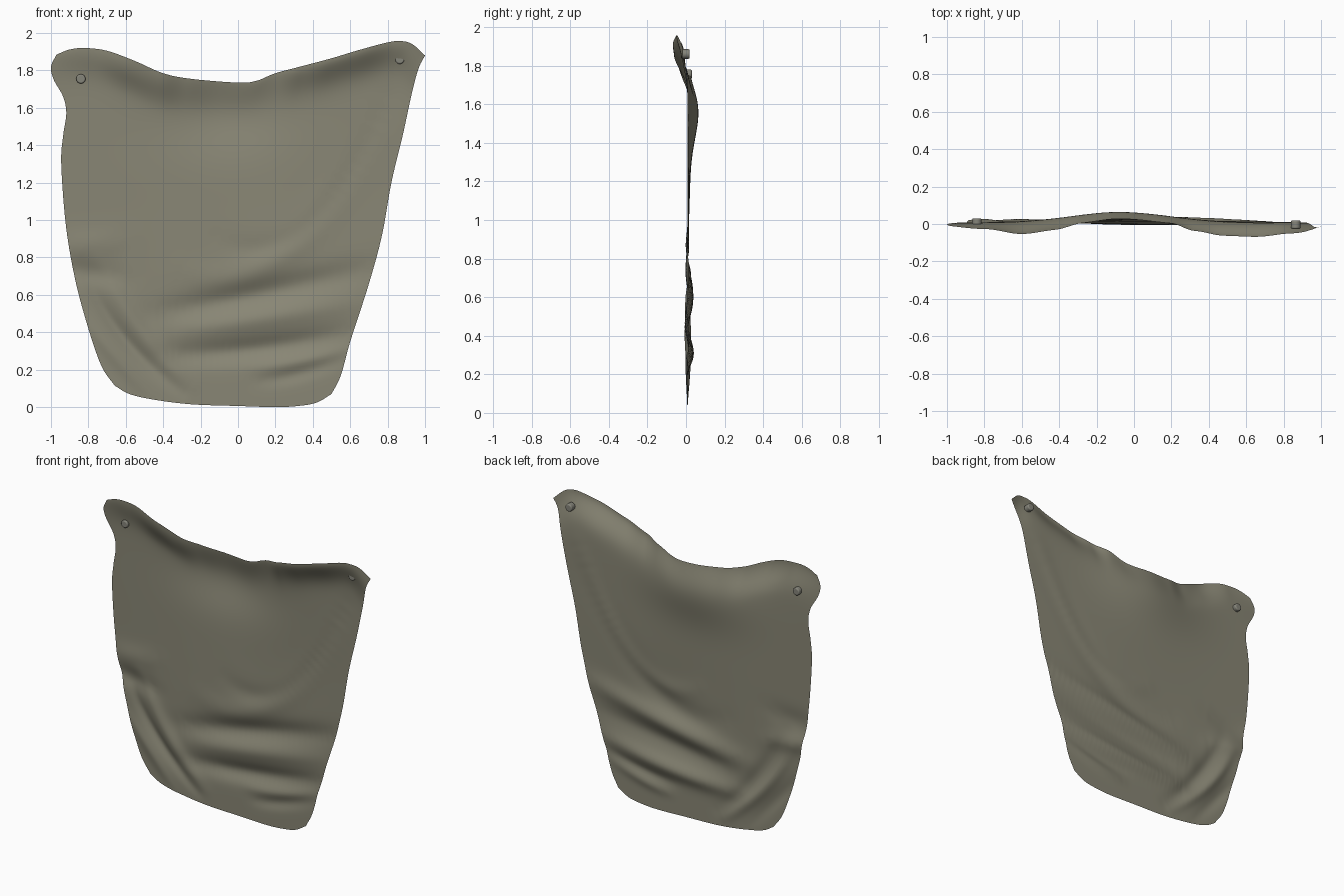
import bpy, bmesh, math
from mathutils import Vector

if "Cube" in bpy.data.objects:
    bpy.data.objects.remove(bpy.data.objects["Cube"])

N = 120


def material(name, rgb):
    m = bpy.data.materials.new(name)
    m.diffuse_color = (*rgb, 1)
    m.use_nodes = True
    m.node_tree.nodes["Principled BSDF"].inputs["Base Color"].default_value = m.diffuse_color
    return m


def spline(pts, per=12):
    """Smooth curve through the points, resampled evenly to N+1 points."""
    p = [Vector(q) for q in pts]
    p = [2 * p[0] - p[1]] + p + [2 * p[-1] - p[-2]]
    fine = []
    for a, b, c, d in zip(p, p[1:], p[2:], p[3:]):
        for k in range(per):
            t = k / per
            fine.append(0.5 * (2 * b + (c - a) * t + (2 * a - 5 * b + 4 * c - d) * t * t
                               + (3 * b - a - 3 * c + d) * t ** 3))
    fine.append(p[-2])
    run = [0]
    for a, b in zip(fine, fine[1:]):
        run.append(run[-1] + (b - a).length)
    out, k = [], 0
    for i in range(N + 1):
        s = run[-1] * i / N
        while k < len(run) - 2 and run[k + 1] < s:
            k += 1
        out.append(fine[k].lerp(fine[k + 1], (s - run[k]) / (run[k + 1] - run[k])))
    return out


# Outline of the cloth as four edges (x, z)
top = spline([(-.97, 1.885), (-.9, 1.912), (-.82, 1.92), (-.7, 1.905), (-.55, 1.85), (-.4, 1.785),
              (-.25, 1.755), (0, 1.735), (.1, 1.745), (.2, 1.785), (.35, 1.825), (.5, 1.865),
              (.65, 1.91), (.8, 1.95), (.87, 1.957), (.93, 1.942), (1, 1.88)])
bottom = spline([(-.66, .115), (-.58, .07), (-.45, .04), (-.25, .015), (0, .006), (.2, 0),
                 (.32, .006), (.42, .024), (.5, .07)])
left = spline([(-.66, .115), (-.73, .22), (-.8, .42), (-.87, .68), (-.92, .97), (-.945, 1.3),
               (-.935, 1.45), (-.918, 1.57), (-.935, 1.66), (-.985, 1.75), (-1, 1.82), (-.97, 1.885)])
right = spline([(.5, .07), (.55, .17), (.6, .35), (.7, .66), (.77, .92), (.82, 1.2),
                (.88, 1.45), (.93, 1.68), (.965, 1.81), (1, 1.88)])

# Forward and back lean of the top hem: x -> y offset
HEM = [(-1.1, -.01), (-.8, -.035), (-.6, -.063), (-.42, -.048), (-.28, -.025), (-.1, -.015),
       (.1, -.02), (.2, -.018), (.32, -.05), (.48, -.072), (.65, -.077), (.85, -.058), (1.1, 0)]

# Folds: start, middle, end, depth (+ is backwards), width
FOLDS = [
    ((-.45, .5), (.1, .6), (.72, .74), .032, .07),
    ((-.4, .28), (.1, .31), (.62, .40), .034, .06),
    ((-.35, .41), (.1, .47), (.66, .56), -.016, .06),
    ((-.3, .74), (.2, .80), (.72, 1.45), -.014, .08),
    ((-.1, .9), (.35, .95), (.8, 1.65), .012, .06),
    ((.1, .14), (.3, .17), (.56, .25), .012, .035),
    ((.05, .21), (.3, .24), (.58, .31), -.008, .03),
    ((-.8, .68), (-.6, .36), (-.3, .08), .02, .035),
    ((-.74, .78), (-.53, .42), (-.25, .12), -.016, .045),
    ((-.84, .5), (-.68, .3), (-.48, .07), -.012, .04),
    ((-.95, .74), (-.8, .72), (-.6, .68), .018, .06),
    ((-.95, .88), (-.8, .87), (-.6, .9), -.01, .07),
]


def fold_samples(a, m, b):
    a, m, b = Vector(a), Vector(m), Vector(b)
    c = 2 * m - (a + b) / 2
    return [(a * (1 - t) ** 2 + c * 2 * t * (1 - t) + b * t * t, t)
            for t in (k / 30 for k in range(31))]


folds = [(fold_samples(a, m, b), d, w) for a, m, b, d, w in FOLDS]


def hem(x):
    for (xa, ya), (xb, yb) in zip(HEM, HEM[1:]):
        if x <= xb:
            t = (x - xa) / (xb - xa)
            t = t * t * (3 - 2 * t)
            return ya + (yb - ya) * t
    return 0


def depth(p, below):
    y = .008 + .056 * math.exp(-((p.x + .08) / .36) ** 2 - ((p.y - 1.58) / .22) ** 2)
    y += .012 * math.exp(-((p.x - .1) / .5) ** 2 - ((p.y - 1.2) / .3) ** 2)
    y += hem(p.x) * math.exp(-(below / .12) ** 2)
    for samples, d, w in folds:
        q, t = min(samples, key=lambda s: (s[0] - p).length_squared)
        r = (q - p).length_squared / (w * w)
        if r < 9:
            y += d * math.sin(math.pi * (.06 + .88 * t)) * math.exp(-r)
    return y


# Hanging cloth: the four edges blended into a sheet
verts, faces = [], []
for j in range(N + 1):
    v = j / N
    for i in range(N + 1):
        u = i / N
        p = (bottom[i] * (1 - v) + top[i] * v + left[j] * (1 - u) + right[j] * u
             - (bottom[0] * (1 - u) + bottom[N] * u) * (1 - v)
             - (top[0] * (1 - u) + top[N] * u) * v)
        verts.append((p.x, depth(p, top[i].y - p.y), p.y))
for j in range(N):
    for i in range(N):
        a = j * (N + 1) + i
        faces.append((a, a + 1, a + N + 2, a + N + 1))
mesh = bpy.data.meshes.new("hanging_cloth")
mesh.from_pydata(verts, [], faces)
mesh.materials.append(material("khaki cloth", (.25, .24, .178)))
cloth = bpy.data.objects.new("hanging_cloth", mesh)
bpy.context.collection.objects.link(cloth)
for f in mesh.polygons:
    f.use_smooth = True
relax = cloth.modifiers.new("relax", 'SMOOTH')
relax.iterations = 3
relax.use_x = relax.use_z = False

# Round studs through the two top corners
stud_mat = material("stud grey", (.235, .232, .195))
for name, x, y, z in (("left_stud", -.84, .008, 1.755), ("right_stud", .865, -.003, 1.86)):
    bpy.ops.mesh.primitive_cylinder_add(vertices=24, radius=.025, depth=.044,
                                        location=(x, y, z), rotation=(math.pi / 2, 0, 0))
    stud = bpy.context.object
    stud.name = name
    stud.data.materials.append(stud_mat)
    bev = stud.modifiers.new("round", 'BEVEL')
    bev.width, bev.segments = .007, 3
    bpy.ops.object.shade_smooth_by_angle()
